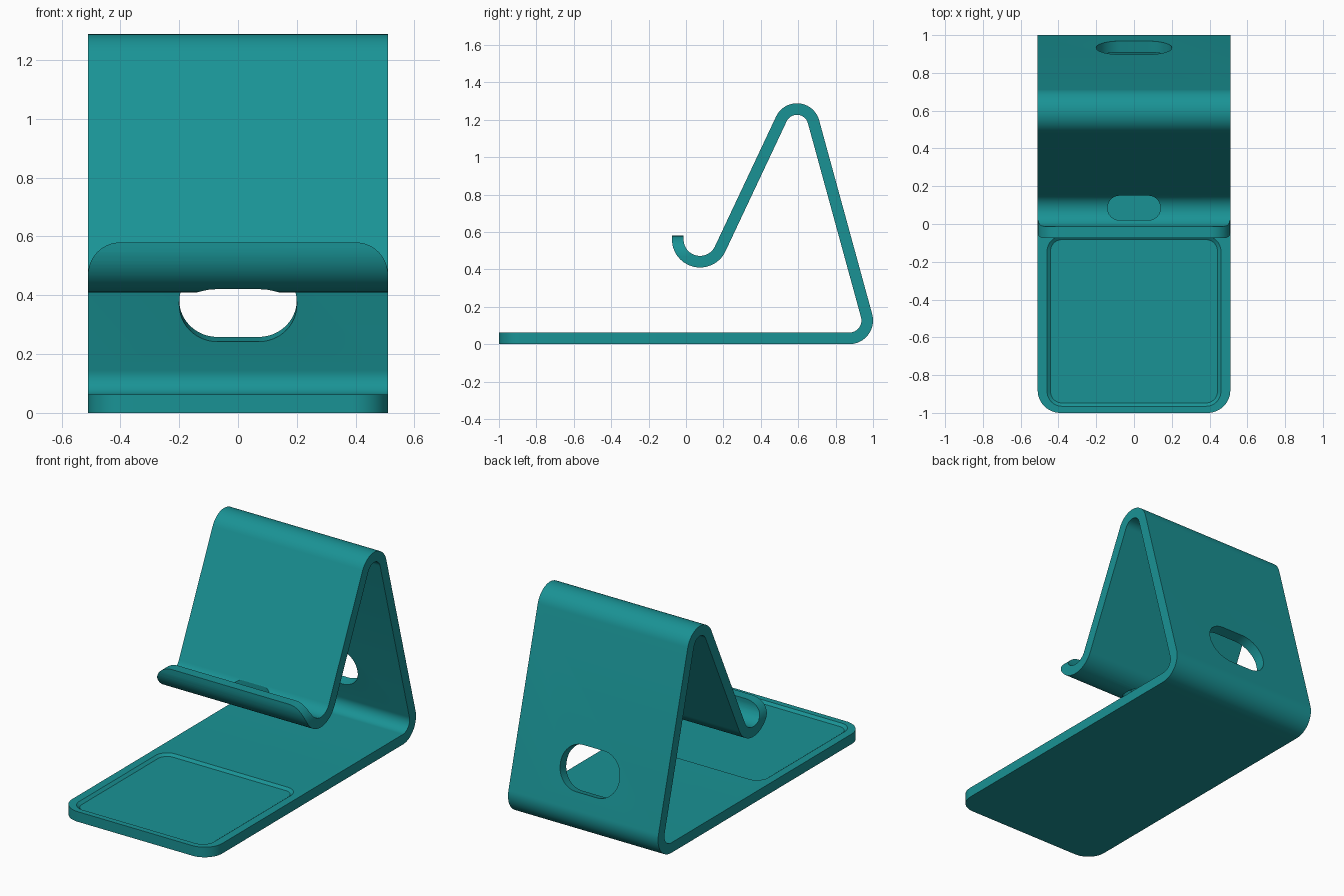
import bpy, bmesh
from math import sin, cos, pi, radians
from mathutils import Matrix, Vector

if "Cube" in bpy.data.objects:
    bpy.data.objects.remove(bpy.data.objects["Cube"])

HW, T = 0.51, 0.062          # half width, sheet thickness


def prism(name, lower, z0, z1, matrix=Matrix(), upper=None):
    """Closed prism (or frustum) from a 2D outline, placed by a matrix."""
    bm = bmesh.new()
    a = [bm.verts.new((x, y, z0)) for x, y in lower]
    b = [bm.verts.new((x, y, z1)) for x, y in (upper or lower)]
    bm.faces.new(a)
    bm.faces.new(b)
    for i in range(len(a)):
        j = (i + 1) % len(a)
        bm.faces.new((a[i], a[j], b[j], b[i]))
    bm.transform(matrix)
    bmesh.ops.recalc_face_normals(bm, faces=bm.faces)
    mesh = bpy.data.meshes.new(name)
    bm.to_mesh(mesh)
    bm.free()
    ob = bpy.data.objects.new(name, mesh)
    bpy.context.collection.objects.link(ob)
    return ob


def arc(cx, cy, r, a0, a1, n):
    return [(cx + r * cos(radians(a0 + (a1 - a0) * i / n)),
             cy + r * sin(radians(a0 + (a1 - a0) * i / n))) for i in range(n + 1)]


def round_rect(hw, hh, r, n=12):
    pts = []
    for sx, sy, a in ((1, 1, 0), (-1, 1, 90), (-1, -1, 180), (1, -1, 270)):
        pts += arc(sx * (hw - r), sy * (hh - r), r, a, a + 90, n)
    # drop coincident points where straight parts vanish
    return [p for i, p in enumerate(pts)
            if (Vector(p) - Vector(pts[i - 1])).length > 1e-5]


def corner(sx, sy, edge, r):
    """Waste piece outside a rounded corner at (sx*HW, edge)."""
    pts = [(HW + 0.02, edge * sy + 0.02), (HW + 0.02, edge * sy - r)]
    pts += arc(HW - r, edge * sy - r, r, 0, 90, 14)
    pts += [(HW - r, edge * sy + 0.02)]
    return [(sx * x, sy * y) for x, y in pts]


# Bent sheet: side profile offset to both sides of a centre line
def offset_line(d):
    """Centre line shifted to its right-hand side by d."""
    return ([(-1, T / 2 - d)]
            + arc(0.873, 0.127, 0.127 - T / 2 + d, -90, 15.1, 18)
            + arc(0.593, 1.165, 0.123 - T / 2 + d, 15.1, 154.9, 24)
            + arc(0.075, 0.56, 0.15 - T / 2 - d, -25.1, -180, 28)
            + [(-0.075 + T / 2 + d, 0.58)])


side = Matrix(((0, 0, 1, 0), (1, 0, 0, 0), (0, 1, 0, 0), (0, 0, 0, 1)))
stand = prism("phone_stand", offset_line(T / 2) + offset_line(-T / 2)[::-1],
              -HW, HW, side)

# Cutters
upright = Matrix.Rotation(pi / 2, 4, 'X')
cutters = []
for s in (1, -1):
    cutters.append(prism("base_corner_cutter", corner(s, -1, -1.0, 0.12), -0.05, 0.12))
    cutters.append(prism("lip_corner_cutter", corner(s, 1, 0.58, 0.11),
                         -0.02, 0.2, upright))
# cable hole square to the back leg
cutters.append(prism("cable_hole_cutter", round_rect(0.2, 0.135, 0.13), -0.15, 0.15,
                     Matrix.Translation((0, 0.909, 0.382))
                     @ Matrix.Rotation(radians(105.1), 4, 'X')))
# plug hole straight down through the cradle
cutters.append(prism("plug_hole_cutter", round_rect(0.14, 0.065, 0.064), 0.3, 0.75,
                     Matrix.Translation((0, 0.085, 0))))
# shallow tray in the base with sloped edges
cutters.append(prism("tray_cutter", round_rect(0.442, 0.432, 0.06), T - 0.014, T + 0.014,
                     Matrix.Translation((0, -0.515, 0)),
                     round_rect(0.478, 0.468, 0.096)))

bpy.context.view_layer.objects.active = stand
stand.select_set(True)
for c in cutters:
    c.hide_render = True
    mod = stand.modifiers.new("cut", 'BOOLEAN')
    mod.operation, mod.solver, mod.object = 'DIFFERENCE', 'EXACT', c
    bpy.ops.object.modifier_apply(modifier=mod.name)
    bpy.data.objects.remove(c)

bpy.ops.object.shade_smooth_by_angle(angle=radians(30))

mat = bpy.data.materials.new("teal")
mat.diffuse_color = (0.01, 0.29, 0.3, 1)
mat.use_nodes = True
mat.node_tree.nodes["Principled BSDF"].inputs["Base Color"].default_value = mat.diffuse_color
stand.data.materials.clear()
stand.data.materials.append(mat)
